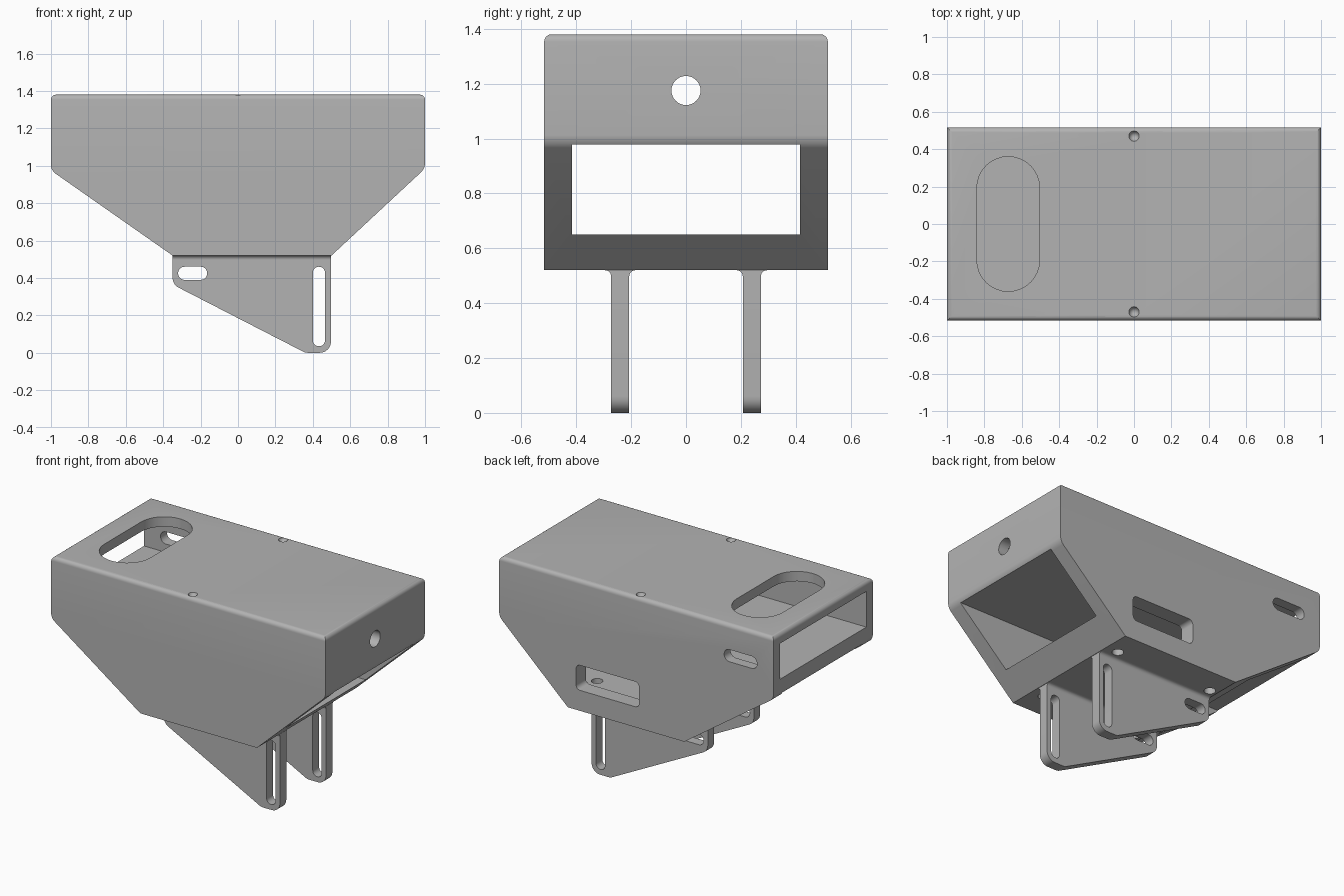
import bpy, bmesh, math
from mathutils import Vector

if "Cube" in bpy.data.objects:
    bpy.data.objects.remove(bpy.data.objects["Cube"], do_unlink=True)

grey = bpy.data.materials.new("plain grey")
grey.use_nodes = True
grey.diffuse_color = (0.45, 0.45, 0.45, 1)
grey.node_tree.nodes["Principled BSDF"].inputs["Base Color"].default_value = (0.45, 0.45, 0.45, 1)

# Maps profile (u, v) and extrusion depth w to world space
PLANES = {
    "xz": lambda u, v, w: (u, w, v),
    "xy": lambda u, v, w: (u, v, w),
    "yz": lambda u, v, w: (w, u, v),
}


def prism(name, points, lo, hi, plane, edge_round=None):
    """Extrude a closed profile between two depths."""
    bm = bmesh.new()
    at = PLANES[plane]
    base = bm.faces.new([bm.verts.new(at(u, v, lo)) for u, v in points])
    ext = bmesh.ops.extrude_face_region(bm, geom=[base])
    shift = Vector(at(0, 0, hi - lo))
    bmesh.ops.translate(bm, vec=shift, verts=[g for g in ext["geom"] if isinstance(g, bmesh.types.BMVert)])
    bmesh.ops.recalc_face_normals(bm, faces=bm.faces)
    if edge_round:
        rule, radius = edge_round
        bmesh.ops.bevel(bm, geom=[e for e in bm.edges if rule(e)], offset=radius,
                        segments=6, profile=0.5, affect="EDGES")
    mesh = bpy.data.meshes.new(name)
    bm.to_mesh(mesh)
    bm.free()
    mesh.materials.append(grey)
    obj = bpy.data.objects.new(name, mesh)
    bpy.context.collection.objects.link(obj)
    return obj


def rounded(corners, radii, steps=8):
    """Round each corner of a polygon with a tangent arc."""
    out = []
    for i, (corner, r) in enumerate(zip(corners, radii)):
        p = Vector(corner)
        a = (Vector(corners[i - 1]) - p).normalized()
        b = (Vector(corners[(i + 1) % len(corners)]) - p).normalized()
        if r == 0:
            out.append(tuple(p))
            continue
        half = a.angle(b) / 2
        centre = p + (a + b).normalized() * (r / math.sin(half))
        start = p + a * (r / math.tan(half)) - centre
        end = p + b * (r / math.tan(half)) - centre
        sweep = start.angle(end)
        for k in range(steps + 1):
            t = k / steps
            d = (start * math.sin((1 - t) * sweep) + end * math.sin(t * sweep)) / math.sin(sweep)
            out.append(tuple(centre + d))
    return out


def slot(u0, u1, v0, v1, r=0):
    return rounded([(u0, v0), (u1, v0), (u1, v1), (u0, v1)], [r] * 4)


def circle(u, v, r, n=32):
    return [(u + r * math.cos(k * math.tau / n), v + r * math.sin(k * math.tau / n)) for k in range(n)]


def apply_boolean(obj, other, operation):
    mod = obj.modifiers.new("boolean", "BOOLEAN")
    mod.operation = operation
    mod.solver = "EXACT"
    mod.object = other
    bpy.context.view_layer.objects.active = obj
    bpy.ops.object.modifier_apply(modifier=mod.name)
    bpy.data.objects.remove(other, do_unlink=True)


def cut(obj, points, lo, hi, plane):
    apply_boolean(obj, prism("cutter", points, lo, hi, plane), "DIFFERENCE")


def smooth(obj):
    bpy.ops.object.select_all(action="DESELECT")
    obj.select_set(True)
    bpy.context.view_layer.objects.active = obj
    bpy.ops.object.shade_smooth_by_angle(angle=math.radians(30))


# Housing: tapered block with softened top and end edges
TOP, BASE, HALF = 1.38, 0.52, 0.517


def soft_edge(e):
    a, b = (v.co for v in e.verts)
    flat = abs(a.z - b.z) < 0.001
    return flat and (a.z > 1.3 or (0.9 < a.z < 1.1 and abs(a.x - b.x) < 0.001))


outline = [(-1, TOP), (1, TOP), (1, 0.985), (0.5, BASE), (-0.35, BASE), (-1, 0.975)]
housing = prism("housing", outline, -HALF, HALF, "xz", (soft_edge, 0.027))

# Lower through passage and upper compartment open at one end
cut(housing, slot(-0.415, 0.415, 0.65, 0.978), -1.2, 1.2, "yz")
cut(housing, slot(-0.45, 0.45, 1.08, 1.315), -1.2, 0.93, "yz")

# Top hand slot, end hole and back wall slots
cut(housing, slot(-0.84, -0.505, -0.36, 0.36, 0.167), 1.2, 1.5, "xy")
cut(housing, circle(0, 1.175, 0.053), 0.85, 1.1, "yz")
cut(housing, slot(-0.88, -0.64, 1.135, 1.215, 0.039), 0.35, 0.6, "xz")
cut(housing, slot(-0.02, 0.44, 0.655, 0.82, 0.03), 0.35, 0.6, "xz")

# Screw holes through the floor and conical dimples on the top
for side in (-1, 1):
    for x in (-0.3, 0.41):
        cut(housing, circle(x, side * 0.34, 0.035), 0.45, 0.7, "xy")
    bpy.ops.mesh.primitive_cone_add(vertices=32, radius1=0, radius2=0.03, depth=0.07,
                                    location=(0, side * 0.47, TOP - 0.03))
    apply_boolean(housing, bpy.context.object, "DIFFERENCE")
smooth(housing)

# Two hanging brackets with slots and a filleted root
plate = rounded([(-0.35, BASE + 0.01), (-0.35, 0.365), (0.36, 0), (0.497, 0), (0.497, BASE + 0.01)],
                [0, 0.06, 0.06, 0.06, 0])
for side, name in ((-1, "front_bracket"), (1, "back_bracket")):
    mid = side * 0.24
    bracket = prism(name, plate, mid - 0.033, mid + 0.033, "xz")
    cut(bracket, slot(-0.32, -0.165, 0.39, 0.46, 0.034), mid - 0.1, mid + 0.1, "xz")
    cut(bracket, slot(0.4, 0.465, 0.035, 0.46, 0.032), mid - 0.1, mid + 0.1, "xz")
    smooth(bracket)
    r = 0.022
    arc = [(0.033 + r - r * math.cos(t), BASE - r + r * math.sin(t))
           for t in (k * math.pi / 12 for k in range(7))]
    root = [(mid + u, v) for u, v in arc] + [(mid - u, v) for u, v in reversed(arc)]
    smooth(prism(name + "_root", root, -0.35, 0.497, "yz"))
